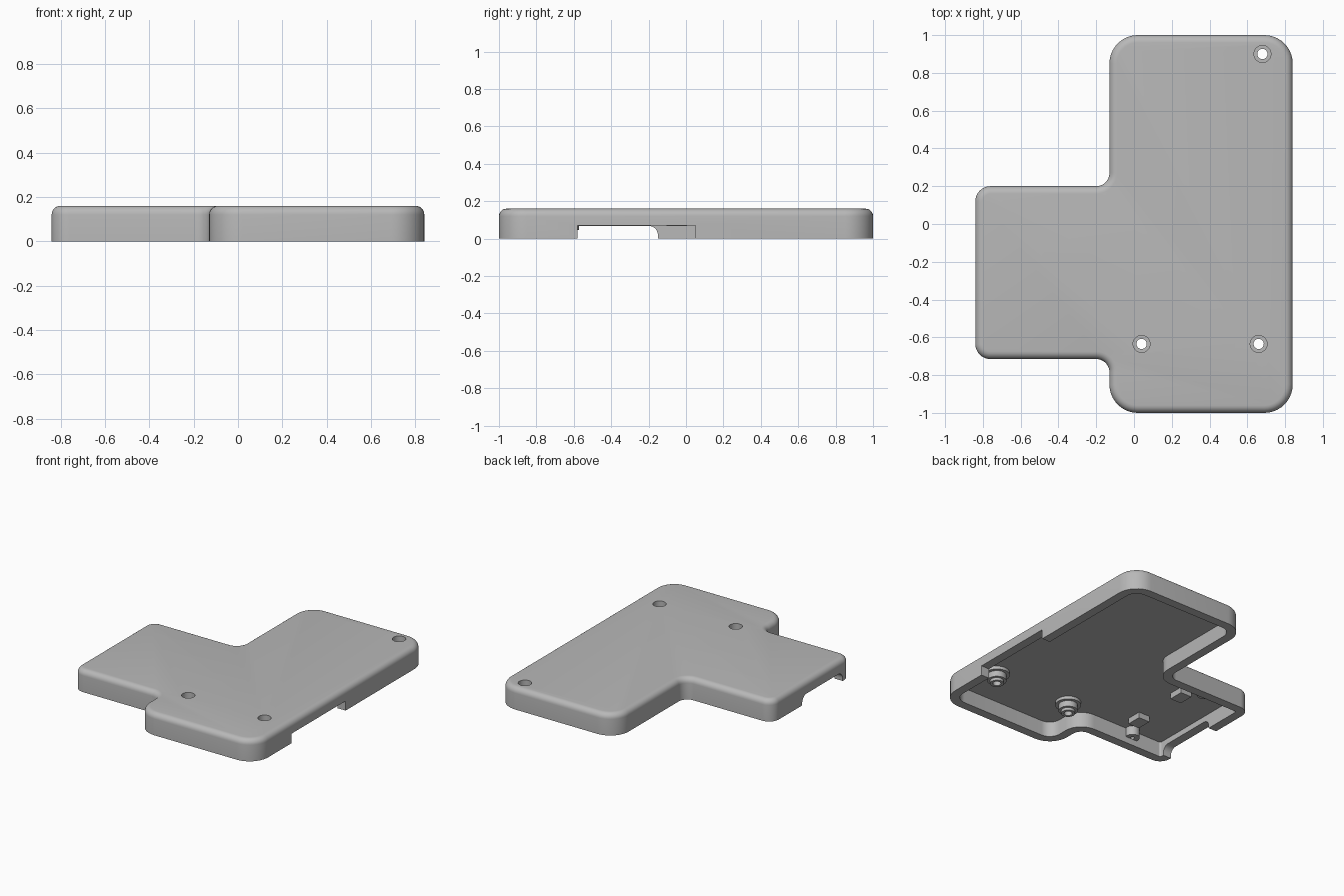
import bpy, bmesh, math
from mathutils import Vector

cube = bpy.data.objects.get("Cube")
if cube:
    bpy.data.objects.remove(cube, do_unlink=True)

grey = bpy.data.materials.new("mid grey plastic")
grey.use_nodes = True
grey.diffuse_color = (0.48, 0.48, 0.48, 1)
grey.node_tree.nodes["Principled BSDF"].inputs["Base Color"].default_value = grey.diffuse_color

WALL, HEIGHT, EDGE, CEILING = 0.065, 0.16, 0.04, 0.11


def finish(name, bm):
    bmesh.ops.recalc_face_normals(bm, faces=bm.faces)
    mesh = bpy.data.meshes.new(name)
    bm.to_mesh(mesh)
    bm.free()
    mesh.materials.append(grey)
    obj = bpy.data.objects.new(name, mesh)
    bpy.context.collection.objects.link(obj)
    return obj


def select(obj):
    bpy.ops.object.select_all(action='DESELECT')
    obj.select_set(True)
    bpy.context.view_layer.objects.active = obj


def smooth(obj):
    select(obj)
    bpy.ops.object.shade_smooth_by_angle(angle=math.radians(35))


def rounded(corners, inset=0.0, steps=10):
    """Offset a counterclockwise right-angled outline inwards and fillet its corners."""
    points = []
    for i, (x, y, r) in enumerate(corners):
        here = Vector((x, y))
        before = (here - Vector(corners[i - 1][:2])).normalized()
        after = (Vector(corners[(i + 1) % len(corners)][:2]) - here).normalized()
        turn = 1 if before.cross(after) > 0 else -1
        here += inset * turn * (after - before)
        r = r - turn * inset if r else 0
        if r <= 0:
            points.append(here)
            continue
        centre = here + r * (after - before)
        for k in range(steps + 1):
            a = k / steps * math.pi / 2
            points.append(centre - r * after * math.cos(a) + r * before * math.sin(a))
    return points


def loft(name, rings, cap=True):
    bm = bmesh.new()
    loops = [[bm.verts.new(p) for p in ring] for ring in rings]
    n = len(loops[0])
    pairs = zip(loops, loops[1:]) if cap else zip(loops, loops[1:] + loops[:1])
    for a, b in pairs:
        for i in range(n):
            j = (i + 1) % n
            bm.faces.new((a[i], a[j], b[j], b[i]))
    if cap:
        bm.faces.new(loops[0])
        bm.faces.new(loops[-1])
    return finish(name, bm)


def lathe(name, x, y, profile, closed=True, sides=40):
    rings = [[(x + r * math.cos(t * math.tau / sides), y + r * math.sin(t * math.tau / sides), z)
              for t in range(sides)] for r, z in profile]
    return loft(name, rings, cap=not closed)


def prism_x(name, corners, x0, x1):
    outline = rounded(corners)
    return loft(name, [[(x, p.x, p.y) for p in outline] for x in (x0, x1)])


def cut(target, cutter):
    cutter.hide_render = True
    mod = target.modifiers.new("cut", 'BOOLEAN')
    mod.operation, mod.solver, mod.object = 'DIFFERENCE', 'EXACT', cutter
    select(target)
    bpy.ops.object.modifier_apply(modifier=mod.name)
    bpy.data.objects.remove(cutter, do_unlink=True)


# Hollow cover: cavity ceiling, inner wall, rim, outer wall, rounded top edge
outline = [(-0.13, -1, 0.15), (0.84, -1, 0.15), (0.84, 1, 0.15), (-0.13, 1, 0.15),
           (-0.13, 0.2, 0.07), (-0.84, 0.2, 0.08), (-0.84, -0.715, 0.08), (-0.13, -0.715, 0.07)]
levels = [(WALL, CEILING), (WALL, 0), (0, 0)]
for k in range(7):
    a = k / 6 * math.pi / 2
    levels.append((EDGE * (1 - math.cos(a)), HEIGHT - EDGE * (1 - math.sin(a))))
cover = loft("cover_shell", [[(p.x, p.y, z) for p in rounded(outline, d)] for d, z in levels])

# Openings in the two side walls
cut(cover, prism_x("right_notch_cutter",
                   [(-0.58, -0.1, 0), (0.05, -0.1, 0), (0.05, 0.07, 0), (-0.58, 0.07, 0)], 0.73, 0.9))
cut(cover, prism_x("left_notch_cutter",
                   [(-0.62, -0.1, 0), (-0.15, -0.1, 0), (-0.15, 0.068, 0.05), (-0.62, 0.068, 0.05)],
                   -0.9, -0.74))

# Screw posts with counterbored through holes
BORE, HEAD = 0.027, 0.045
for name, x, y, tall in (("front_right_screw_post", 0.66, -0.635, True),
                         ("front_middle_screw_post", 0.04, -0.635, True),
                         ("back_screw_boss", 0.68, 0.9, False)):
    cut(cover, lathe("hole_cutter", x, y, [(HEAD, 0.05), (HEAD, 0.2)], closed=False))
    top = CEILING + 0.005
    if tall:
        profile = [(BORE, 0.025), (0.046, 0.025), (0.046, 0.045), (0.064, 0.045),
                   (0.064, 0.088), (0.086, 0.088), (0.086, top), (HEAD, top), (HEAD, 0.08), (BORE, 0.08)]
    else:
        profile = [(BORE, 0.092), (0.075, 0.092), (0.075, top), (HEAD, top), (HEAD, 0.1), (BORE, 0.1)]
    smooth(lathe(name, x, y, profile))

# Locating pins with blind holes
for name, y in (("front_pin", -0.635), ("back_pin", 0.105)):
    smooth(lathe(name, -0.52, y, [(0.014, 0.09), (0.014, 0.045), (0.048, 0.045), (0.048, 0.115)],
                 closed=False))

# Support blocks under the ceiling
for name, y in (("front_support_block", -0.485), ("back_support_block", -0.05)):
    prism_x(name, [(y - 0.055, 0.068, 0), (y + 0.055, 0.068, 0),
                   (y + 0.055, 0.115, 0), (y - 0.055, 0.115, 0)], -0.495, -0.405)

smooth(cover)
